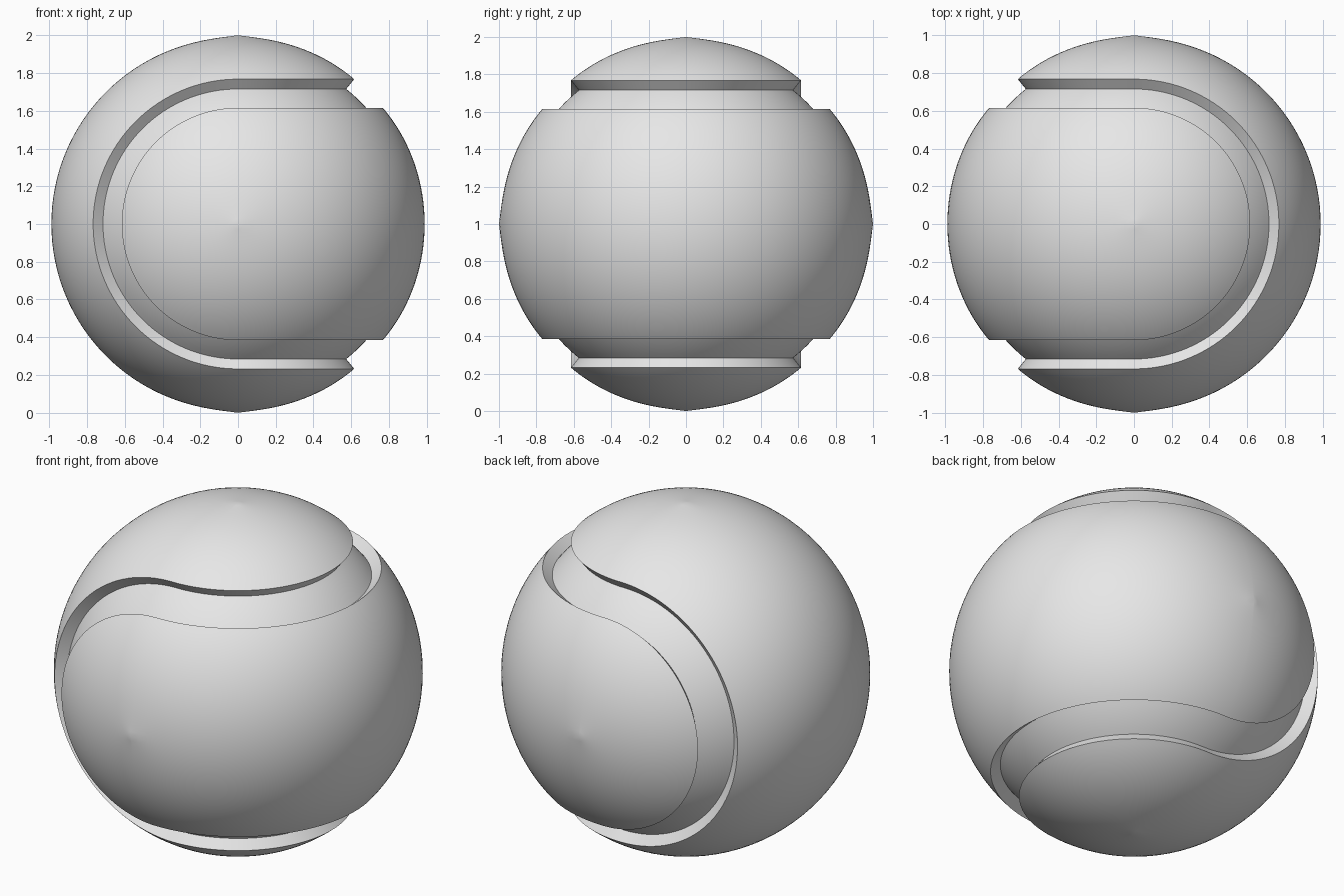
import bpy, bmesh
from math import pi, sin, cos, acos, exp, atan2
from mathutils import Vector

if "Cube" in bpy.data.objects:
    bpy.data.objects.remove(bpy.data.objects["Cube"])

EDGE_ANGLE = atan2(0.615, 0.767)   # half width of each panel
R_EDGE, R_MID, R_FLOOR = 0.984, 0.989, 0.917
CENTRE = Vector((0, 0, 1))
N = 64                             # segments per half circle

grey = bpy.data.materials.new("plain grey")
grey.diffuse_color = (0.8, 0.8, 0.8, 1)
grey.use_nodes = True
grey.node_tree.nodes["Principled BSDF"].inputs["Base Color"].default_value = grey.diffuse_color


def add_grid(bm, func, nu, nv):
    rows = [[bm.verts.new(func(i / nu, j / nv)) for j in range(nv + 1)] for i in range(nu + 1)]
    for r, s in zip(rows, rows[1:]):
        for j in range(nv):
            bm.faces.new((r[j], s[j], s[j + 1], r[j + 1]))


def finish(bm, name):
    mesh = bpy.data.meshes.new(name)
    bm.to_mesh(mesh)
    bm.free()
    mesh.materials.append(grey)
    ob = bpy.data.objects.new(name, mesh)
    bpy.context.collection.objects.link(ob)
    ob.location = CENTRE
    bpy.ops.object.select_all(action='DESELECT')
    ob.select_set(True)
    bpy.context.view_layer.objects.active = ob
    bpy.ops.object.shade_smooth_by_angle(angle=0.6)


def surface(d, v):
    # ball radius: drops slightly to the edge, tiny pinch at the panel poles
    pole = acos(min(1, abs(d.y)))
    return d * (R_MID - (R_MID - R_EDGE) * v ** 4 + 0.011 * exp(-pole / 0.08))


def panel(name, turned):
    bm = bmesh.new()

    def middle(u, w):
        phi, v = pi * (u - 0.5), 2 * w - 1
        t = EDGE_ANGLE * v
        return surface(Vector((cos(t) * cos(phi), cos(t) * sin(phi), sin(t))), abs(v))

    add_grid(bm, middle, N, 48)
    for side in (-1, 1):           # rounded ends
        def tip(u, v):
            al, t = pi * (0.5 + u), EDGE_ANGLE * v
            return surface(Vector((sin(t) * cos(al), side * cos(t), sin(t) * sin(al))), v)
        add_grid(bm, tip, N, 24)
    bmesh.ops.remove_doubles(bm, verts=bm.verts, dist=1e-5)
    if turned:
        for v in bm.verts:
            x, y, z = v.co
            v.co = (-x, z, y)
    bm.normal_update()
    for f in bm.faces:
        if f.normal.dot(f.calc_center_median()) < 0:
            f.normal_flip()
    finish(bm, name)


panel("front_wrap_panel", False)
panel("top_wrap_panel", True)

# groove between the panels: radial walls and a spherical floor
s, c = sin(EDGE_ANGLE), cos(EDGE_ANGLE)
pairs = []
for k in range(4):
    for i in range(N):
        t = pi * i / N
        if k in (0, 2):            # around the front and back ends
            al, sg = (pi / 2 + t, -1) if k == 0 else (3 * pi / 2 - t, 1)
            a = (s * cos(al), sg * c, s * sin(al))
            b = (c * cos(al), sg * s, c * sin(al))
        else:                      # around the bottom and top ends
            be, sg = (t - pi / 2, -1) if k == 1 else (pi / 2 - t, 1)
            a = (c * cos(be), c * sin(be), sg * s)
            b = (s * cos(be), s * sin(be), sg * c)
        pairs.append((Vector(a), Vector(b)))

bm = bmesh.new()
rings = []
for a, b in pairs:
    floor = [a.lerp(b, j / 6).normalized() * R_FLOOR for j in range(7)]
    rings.append([bm.verts.new(p) for p in [a * R_EDGE] + floor + [b * R_EDGE]])
for i, r in enumerate(rings):
    q = rings[(i + 1) % len(rings)]
    for j in range(8):
        bm.faces.new((r[j], q[j], q[j + 1], r[j + 1]))
bm.normal_update()
bm.faces.ensure_lookup_table()
if bm.faces[3].normal.dot(bm.faces[3].calc_center_median()) < 0:
    bmesh.ops.reverse_faces(bm, faces=bm.faces[:])
finish(bm, "seam_groove")
